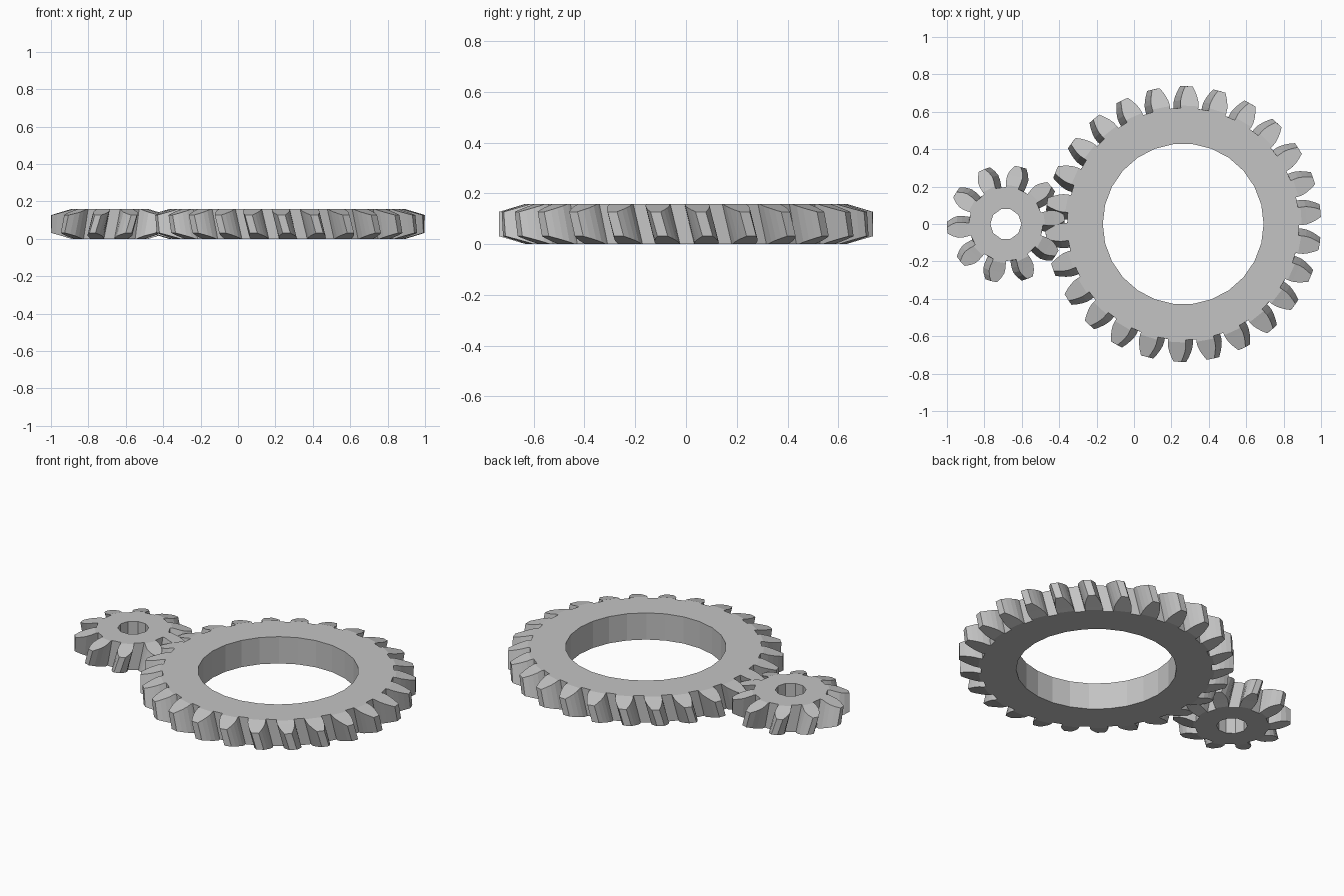
import bpy, bmesh, math

cube = bpy.data.objects.get("Cube")
if cube:
    bpy.data.objects.remove(cube, do_unlink=True)

HEIGHT = 0.158
PITCH_MODULE = 0.0528
PRESSURE = math.radians(20)
HELIX = math.tan(math.radians(15))
CHAMFER = 0.3          # drop of the conical tooth ends per unit of radius
FLANK_STEPS = 4

grey = bpy.data.materials.new("plain_grey")
grey.use_nodes = True
grey.diffuse_color = (0.55, 0.55, 0.55, 1)
grey.node_tree.nodes["Principled BSDF"].inputs["Base Color"].default_value = (0.55, 0.55, 0.55, 1)


def involute(angle):
    return math.tan(angle) - angle


def half_angle(r, teeth):
    """Half of the angle a tooth fills at radius r."""
    pitch_r = PITCH_MODULE * teeth / 2
    base_r = pitch_r * math.cos(PRESSURE)
    pressure_here = math.acos(min(1, base_r / r))
    return math.pi / (2 * teeth) + involute(PRESSURE) - involute(pressure_here)


def helical_gear(name, centre_x, teeth, hole_r, root_r, flat_r, tip_r, phase, hand):
    bm = bmesh.new()
    pitch_r = PITCH_MODULE * teeth / 2
    twist = hand * HELIX / pitch_r

    # One flank as radii, mirrored to make a tooth
    flank = [root_r] + [flat_r + (tip_r - flat_r) * k / FLANK_STEPS
                        for k in range(FLANK_STEPS + 1)]
    tooth = [(r, -half_angle(r, teeth)) for r in flank]
    tooth += [(r, -a) for r, a in reversed(tooth)]
    count = len(tooth)

    def point(r, angle, z):
        return bm.verts.new((r * math.cos(angle), r * math.sin(angle), z))

    rings, holes = [], []
    for top in (False, True):
        ring, hole = [], []
        for i in range(teeth):
            step = math.tau * i / teeth
            hole.append(point(hole_r, step, HEIGHT if top else 0))
            for r, a in tooth:
                inset = CHAMFER * max(0, r - flat_r)
                z = HEIGHT - inset if top else inset
                ring.append(point(r, phase + step + a + twist * (z - HEIGHT / 2), z))
        rings.append(ring)
        holes.append(hole)

    # Tooth flanks, tips and roots, then the bore
    for low, high in (rings, holes):
        n = len(low)
        for i in range(n):
            j = (i + 1) % n
            bm.faces.new((low[i], low[j], high[j], high[i]))

    # Flat ring and sloping tooth ends on both sides
    for ring, hole in zip(rings, holes):
        for i in range(teeth):
            j = (i + 1) % teeth
            t = ring[i * count:(i + 1) * count]
            bm.faces.new((hole[i], t[0], t[1], t[-2], t[-1]))
            bm.faces.new((hole[i], t[-1], ring[j * count], hole[j]))
            for k in range(1, count // 2 - 1):
                bm.faces.new((t[k], t[k + 1], t[-2 - k], t[-1 - k]))

    bmesh.ops.recalc_face_normals(bm, faces=bm.faces)
    mesh = bpy.data.meshes.new(name)
    bm.to_mesh(mesh)
    bm.free()
    mesh.materials.append(grey)
    obj = bpy.data.objects.new(name, mesh)
    obj.location.x = centre_x
    bpy.context.collection.objects.link(obj)
    return obj


# Meshing pair with opposite helix hands
helical_gear("large_ring_gear", 0.263, 26, 0.43, 0.62, 0.634, 0.737,
             math.radians(5.57), -1)
helical_gear("small_pinion_gear", -0.685, 10, 0.083, 0.198, 0.21, 0.315,
             math.radians(3.5), 1)
